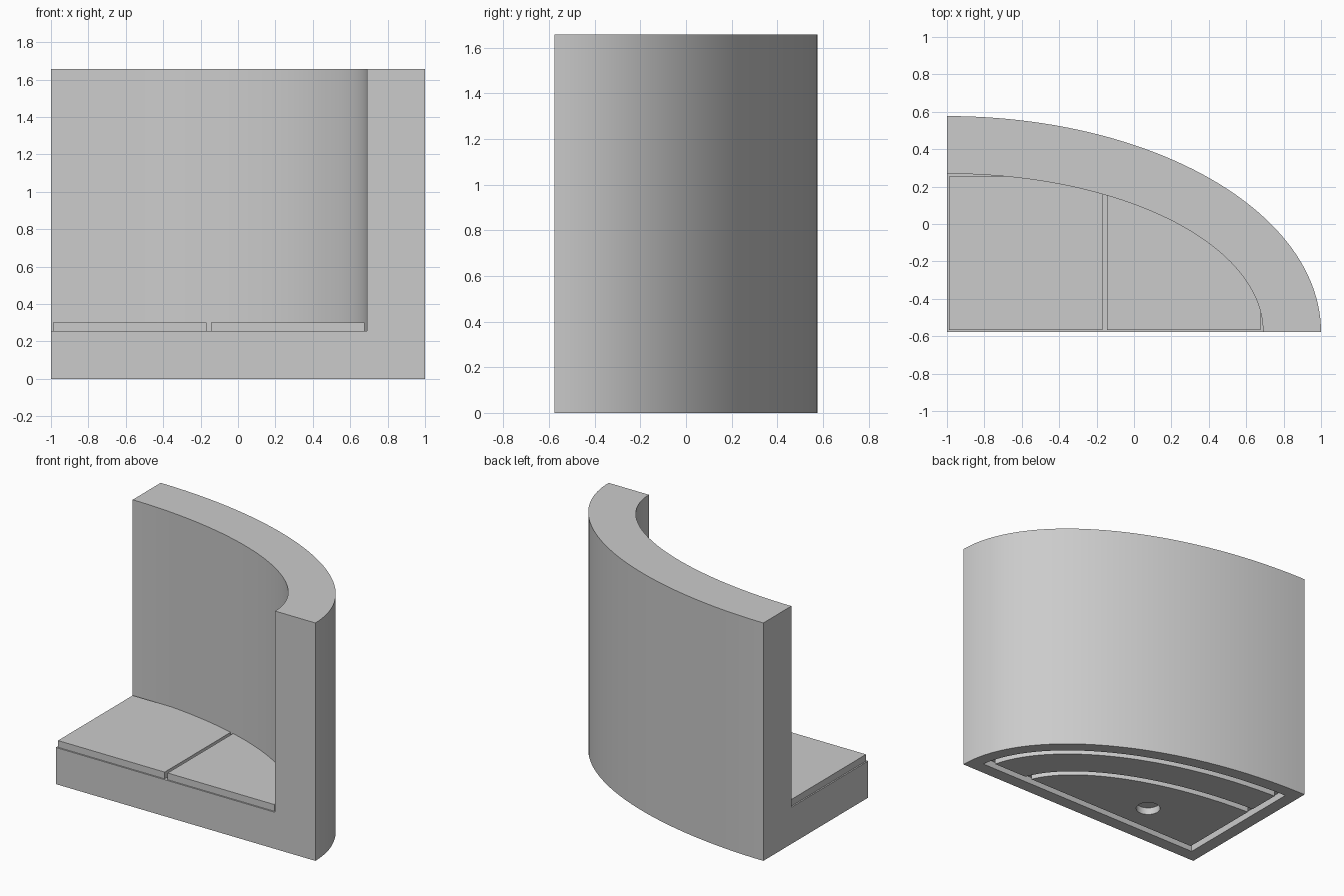
import bpy, bmesh
from math import sin, cos, pi, radians

if "Cube" in bpy.data.objects:
    bpy.data.objects.remove(bpy.data.objects["Cube"])

# One plain grey for everything
grey = bpy.data.materials.new("light grey")
grey.use_nodes = True
colour = (0.6, 0.6, 0.6, 1)
grey.diffuse_color = colour
grey.node_tree.nodes["Principled BSDF"].inputs["Base Color"].default_value = colour

CX, CY = -1.0, -0.577      # shared corner of all quarter ellipses
OUTER = (2.0, 1.154)
INNER = (1.69, 0.846)
FLOOR, HEIGHT = 0.255, 1.657
SEGS = 48


def arc(radii, steps=SEGS):
    a, b = radii
    return [(CX + a * cos(pi / 2 * i / steps), CY + b * sin(pi / 2 * i / steps))
            for i in range(steps + 1)]


def prism(name, outline, z0, z1):
    """Extrude a flat outline from z0 to z1."""
    bm = bmesh.new()
    face = bm.faces.new([bm.verts.new((x, y, z0)) for x, y in outline])
    top = bmesh.ops.extrude_face_region(bm, geom=[face])["geom"]
    moved = [v for v in top if isinstance(v, bmesh.types.BMVert)]
    bmesh.ops.translate(bm, verts=moved, vec=(0, 0, z1 - z0))
    bmesh.ops.recalc_face_normals(bm, faces=bm.faces[:])
    mesh = bpy.data.meshes.new(name)
    bm.to_mesh(mesh)
    bm.free()
    mesh.materials.append(grey)
    obj = bpy.data.objects.new(name, mesh)
    bpy.context.collection.objects.link(obj)
    return obj


def quarter(radii, inset):
    """Quarter ellipse whose straight sides are moved in by inset."""
    x, y = CX + inset, CY + inset
    curve = [(px, py) for px, py in arc(radii) if px > x + 0.001 and py > y + 0.001]
    a, b = radii
    right = CX + a * (1 - (inset / b) ** 2) ** 0.5
    back = CY + b * (1 - (inset / a) ** 2) ** 0.5
    return [(x, y), (right, y)] + curve + [(x, back)]


def activate(obj):
    bpy.ops.object.select_all(action='DESELECT')
    obj.select_set(True)
    bpy.context.view_layer.objects.active = obj


def boolean(obj, cutter, operation='DIFFERENCE'):
    cutter.hide_render = True
    mod = obj.modifiers.new("cut", 'BOOLEAN')
    mod.operation, mod.solver, mod.object = operation, 'EXACT', cutter
    activate(obj)
    bpy.ops.object.modifier_apply(modifier=mod.name)
    bpy.data.objects.remove(cutter)


# Curved wall and base in one piece, hollowed above the floor
body = prism("curved_wall_and_base", [(CX, CY)] + arc(OUTER), 0, HEIGHT)
room = arc(INNER)[:-1] + [(CX, CY + INNER[1]), (CX - 0.1, CY + INNER[1]),
                          (CX - 0.1, CY - 0.1), (CX + INNER[0], CY - 0.1)]
boolean(body, prism("room_cutter", room, FLOOR, HEIGHT + 0.1))

# Narrow grooves under the base: one loop inside the rim, one under the room
RIM, GROOVE, DEPTH = 0.09, 0.05, 0.05
for a, b in ((1.91, 1.063), (1.605, 0.785)):
    groove = prism("groove_cutter", quarter((a, b), RIM), -0.05, DEPTH)
    core = quarter((a - GROOVE, b - GROOVE), RIM + GROOVE)
    boolean(groove, prism("groove_core", core, -0.1, 0.1))
    boolean(body, groove)

# Round socket under the base
socket = [(-0.32 + 0.08 * cos(2 * pi * i / 32), -0.235 + 0.08 * sin(2 * pi * i / 32))
          for i in range(32)]
boolean(body, prism("socket_cutter", socket, -0.05, DEPTH))

# Two floor slabs with a gap between them, trimmed to the wall curve
parts = [body]
for name, x0, x1 in (("right_floor_slab", -0.99, -0.168), ("left_floor_slab", -0.145, 0.677)):
    y0, y1 = CY + 0.01, 0.255
    slab = prism(name, [(x0, y0), (x1, y0), (x1, y1), (x0, y1)], FLOOR, 0.302)
    boolean(slab, prism("slab_trim", [(CX, CY)] + arc(INNER), 0, 1), 'INTERSECT')
    parts.append(slab)

for part in parts:
    activate(part)
    bpy.ops.object.shade_smooth_by_angle(angle=radians(20))
